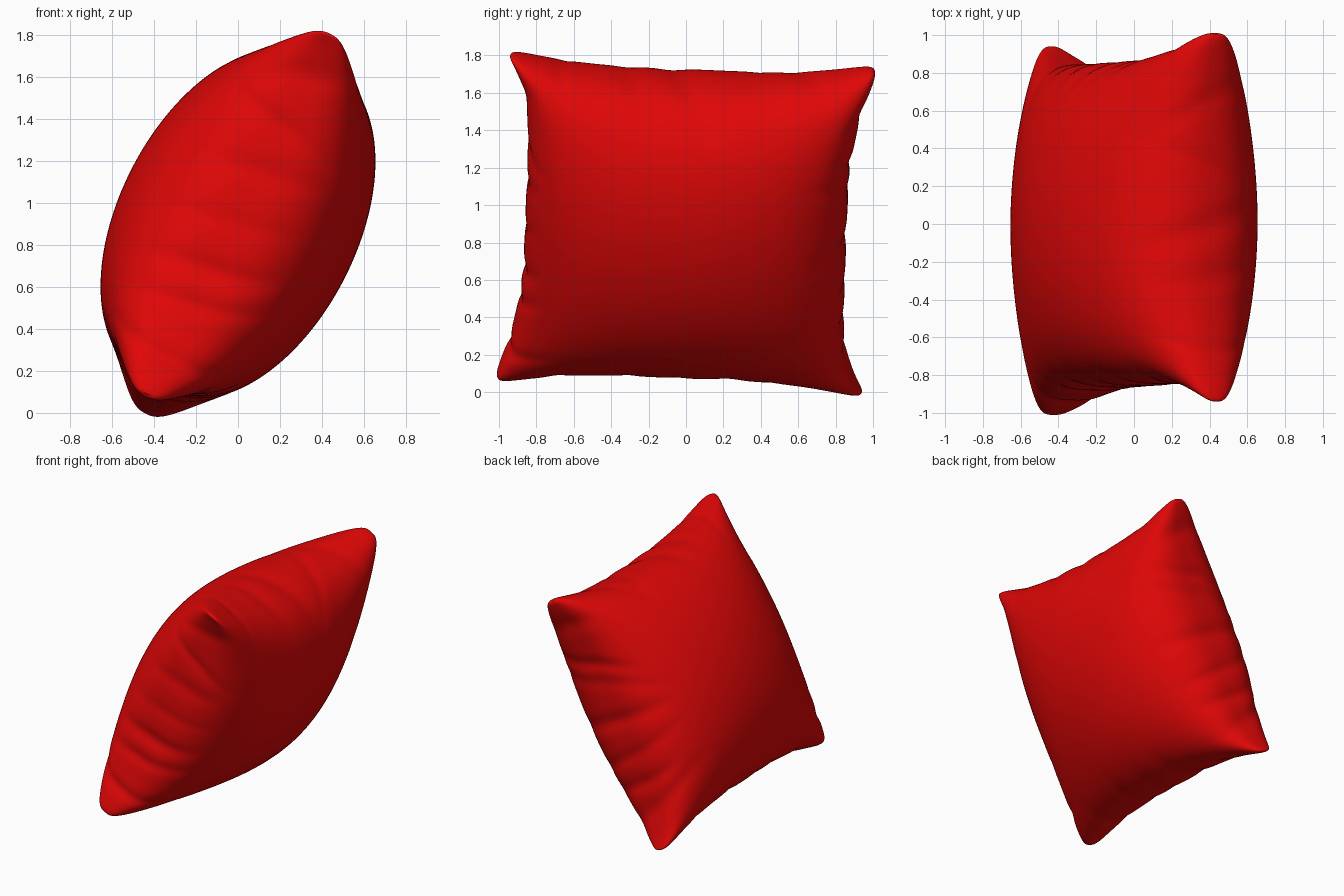
import bpy, bmesh, math, random
from mathutils import Vector

cube = bpy.data.objects.get("Cube")
if cube:
    bpy.data.objects.remove(cube, do_unlink=True)

random.seed(11)

# Pillow frame: height axis, width axis and thickness axis
CENTRE = Vector((0, 0, 0.9))
UP = Vector((0.425, 0.03, 0.835))
WIDE = Vector((0, 0.955, -0.04))
THICK = UP.cross(WIDE).normalized() * -0.57


# Creases pinched in from each edge: position, width, depth, slant, reach
def make_creases(count):
    return [(-0.8 + 1.6 * (i + random.uniform(0.2, 0.8)) / count,
             random.uniform(0.03, 0.07), random.uniform(0.4, 1.0),
             random.uniform(-0.3, 0.3), random.uniform(0.45, 0.8))
            for i in range(count)]


creases = {(axis, end): make_creases(7 if axis else 5)
           for axis in (0, 1) for end in (-1, 1)}


def pinch(across, along, side, edge):
    """Crease depth at a point, fading from the edge to the middle of a face."""
    rim = math.sqrt(max(0, 1 - across * across))
    total = 0
    for pos, width, depth, slant, reach in creases[edge]:
        fade = max(0, 1 - rim / reach)
        offset = along - pos - slant * rim * side
        total += depth * fade * math.exp(-(offset / width) ** 2)
    return total * (1 - along ** 4)


def pillow_point(a, b, side):
    s, t = math.sin(a), math.sin(b)
    # Flared corners, two broad and two short, with softly rounded tips
    rounding = 1 - 0.05 * abs(s * t) ** 20
    u = s * (0.925 + 0.15 * abs(t) ** 3) * rounding
    v = t * (0.9 + 0.17 * abs(s) ** (3 if s * t > 0 else 6)) * rounding
    n = side * max(0, math.cos(a)) ** 0.88 * max(0, math.cos(b)) ** 0.7
    # Creases draw the surface inward
    pu = pinch(s, t, side, (0, 1 if s > 0 else -1))
    pv = pinch(t, s, side, (1, 1 if t > 0 else -1))
    u *= 1 - 0.02 * pu
    v *= 1 - 0.035 * pv
    n *= 1 - 0.06 * pu - 0.09 * pv
    return CENTRE + UP * u + WIDE * v + THICK * n


# Two padded faces joined along the rim
bm = bmesh.new()
for side in (-1, 1):
    made = bmesh.ops.create_grid(bm, x_segments=110, y_segments=110, size=1)
    for vert in made["verts"]:
        vert.co = pillow_point(vert.co.x * math.pi / 2,
                               vert.co.y * math.pi / 2, side)
bmesh.ops.remove_doubles(bm, verts=bm.verts, dist=0.0003)
bmesh.ops.recalc_face_normals(bm, faces=bm.faces)
for face in bm.faces:
    face.smooth = True

mesh = bpy.data.meshes.new("pillow")
bm.to_mesh(mesh)
bm.free()
pillow = bpy.data.objects.new("pillow", mesh)
bpy.context.collection.objects.link(pillow)

# Soften the folds
soft = pillow.modifiers.new("soften", 'SMOOTH')
soft.factor = 0.5
soft.iterations = 6

# Red cloth
red = bpy.data.materials.new("red cloth")
red.use_nodes = True
colour = (0.75, 0.002, 0.002, 1)
red.diffuse_color = colour
red.node_tree.nodes["Principled BSDF"].inputs["Base Color"].default_value = colour
mesh.materials.append(red)
